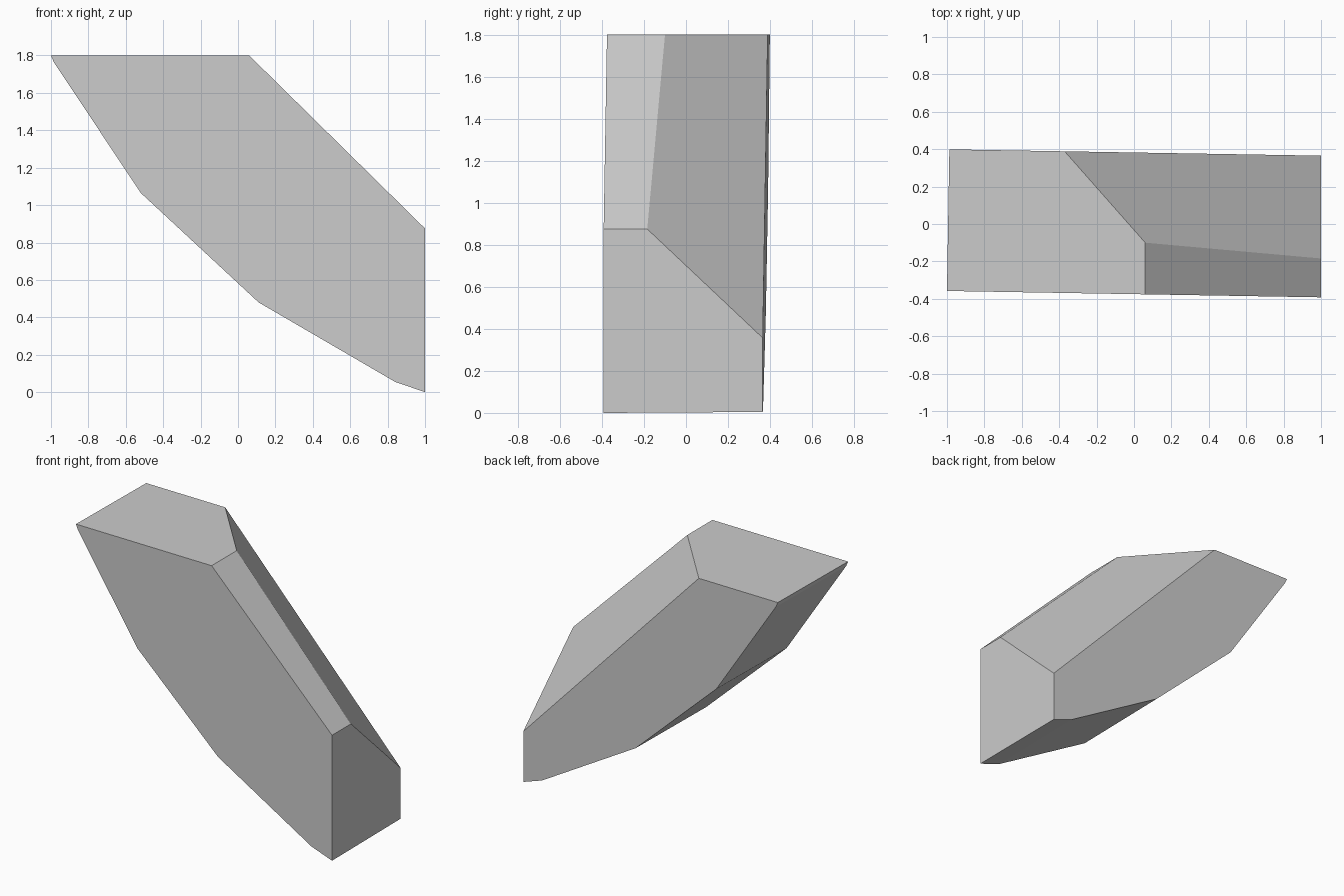
import bpy
import bmesh
from mathutils import Vector

cube = bpy.data.objects.get("Cube")
if cube:
    bpy.data.objects.remove(cube, do_unlink=True)

# Plain grey material
grey = bpy.data.materials.new("light_grey")
grey.use_nodes = True
colour = (0.6, 0.6, 0.6, 1)
grey.diffuse_color = colour
grey.node_tree.nodes["Principled BSDF"].inputs["Base Color"].default_value = colour

# Curved underside profile (x, z), oversized at the top and right for trimming
PROFILE = [(1.16, -0.055), (1.16, 1.87), (-1.03, 1.87), (-0.985, 1.765),
           (-0.52, 1.065), (0.11, 0.48), (0.84, 0.055)]
FRONT, BACK, SKEW = -0.375, 0.382, 0.017


def slab_ring(bm, y):
    """One end of the slab, turned slightly about the vertical axis."""
    return [bm.verts.new((x + SKEW * (y - FRONT), y - SKEW * x, z)) for x, z in PROFILE]


def trim(bm, point, normal):
    """Cut away everything beyond a plane and cap the opening."""
    cut = bmesh.ops.bisect_plane(
        bm, geom=bm.verts[:] + bm.edges[:] + bm.faces[:], dist=1e-5,
        plane_co=Vector(point), plane_no=Vector(normal).normalized(), clear_outer=True)
    edges = [e for e in cut["geom_cut"] if isinstance(e, bmesh.types.BMEdge)]
    bmesh.ops.contextual_create(bm, geom=edges)


# Slab
bm = bmesh.new()
front, back = slab_ring(bm, FRONT), slab_ring(bm, BACK)
bm.faces.new(front)
bm.faces.new(back[::-1])
for i in range(len(front)):
    j = (i + 1) % len(front)
    bm.faces.new((front[i], back[i], back[j], front[j]))

# Flat top, flat right end, sloping shoulder and broad rear bevel
trim(bm, (0, 0, 1.8), (0, 0, 1))
trim(bm, (1, 0, 0), (1, 0, 0))
trim(bm, (0.06, 0, 1.8), (0.925, 0, 0.94))
trim(bm, (0.06, -0.1, 1.8), (0.451, 0.398, 0.422))
bmesh.ops.recalc_face_normals(bm, faces=bm.faces[:])

mesh = bpy.data.meshes.new("faceted_shard")
bm.to_mesh(mesh)
bm.free()
mesh.materials.append(grey)
shard = bpy.data.objects.new("faceted_shard", mesh)
bpy.context.collection.objects.link(shard)
